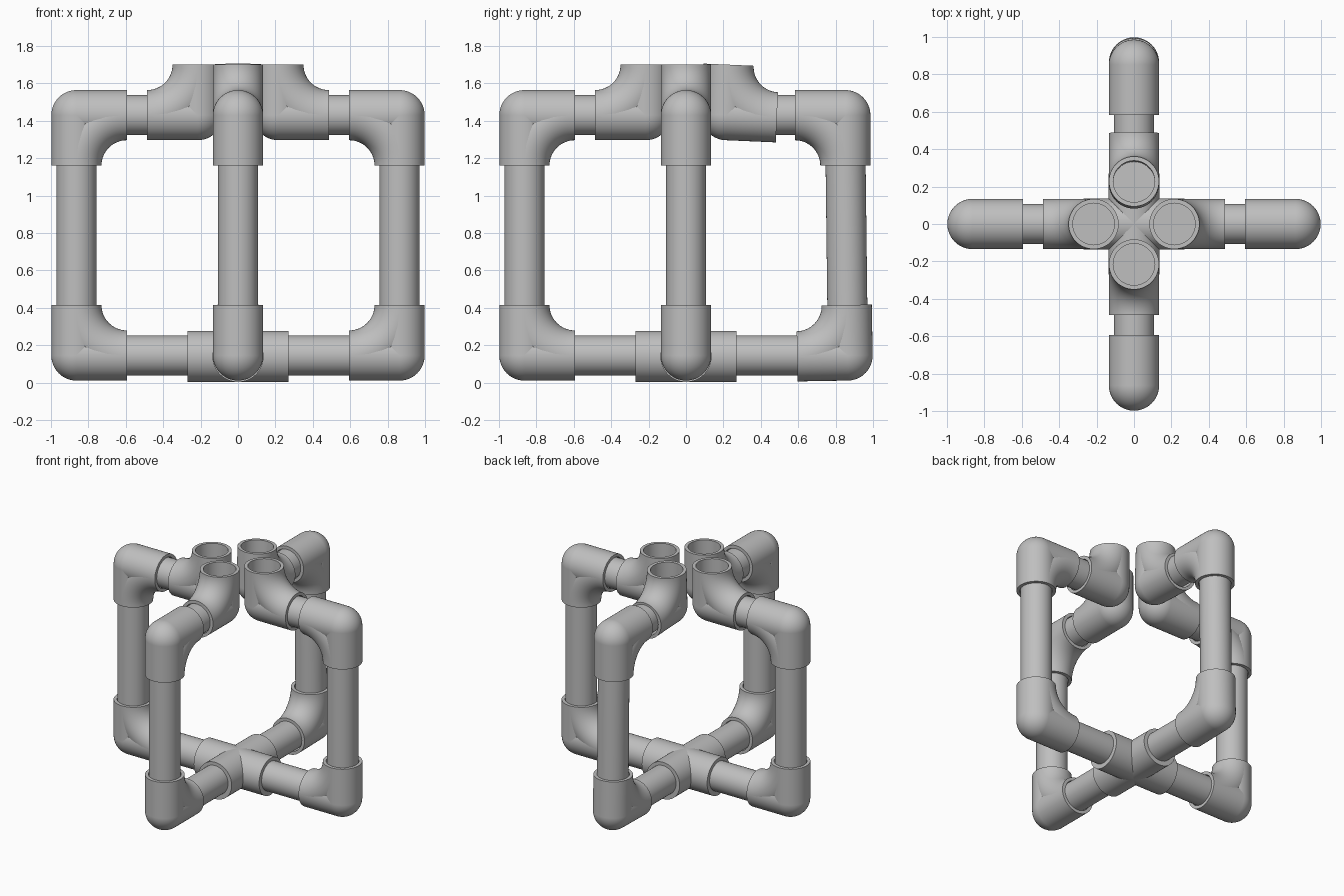
import bpy, bmesh
from math import sin, cos, pi, radians
from mathutils import Vector, Matrix

cube = bpy.data.objects.get("Cube")
if cube:
    bpy.data.objects.remove(cube, do_unlink=True)

SEG = 48
R_FIT, R_HOLE, R_PIPE = 0.134, 0.111, 0.107   # fitting, socket and pipe radii
ARM, DEPTH = 0.27, 0.13                       # arm length and socket depth
Z_LOW, Z_TOP = 0.145, 1.43                    # heights of the horizontal runs
REACH, INNER = 0.864, 0.216                   # corner distances from the centre

grey = bpy.data.materials.new("plastic grey")
grey.use_nodes = True
grey.diffuse_color = (0.52, 0.52, 0.52, 1)
grey.node_tree.nodes["Principled BSDF"].inputs["Base Color"].default_value = (0.52, 0.52, 0.52, 1)


def finish(bm, name, matrix):
    mesh = bpy.data.meshes.new(name)
    bm.to_mesh(mesh)
    bm.free()
    mesh.materials.append(grey)
    obj = bpy.data.objects.new(name, mesh)
    bpy.context.collection.objects.link(obj)
    obj.matrix_world = matrix
    bpy.ops.object.select_all(action='DESELECT')
    obj.select_set(True)
    bpy.context.view_layer.objects.active = obj
    bpy.ops.object.shade_smooth_by_angle(angle=radians(35))
    return obj


def bridge(bm, rings, closed):
    """Skin a list of equally long vertex rings."""
    n = len(rings[0])
    for a, b in zip(rings, rings[1:]):
        for i in range(n if closed else n - 1):
            j = (i + 1) % n
            bm.faces.new((a[i], a[j], b[j], b[i]))


def add_socket(bm, direction):
    """Tube from the origin along a direction, with a recessed mouth."""
    turn = Vector((0, 0, 1)).rotation_difference(Vector(direction))
    profile = [(R_FIT, 0), (R_FIT, ARM), (R_HOLE, ARM), (R_HOLE, ARM - DEPTH)]
    rings = [[bm.verts.new(turn @ Vector((r * cos(2 * pi * i / SEG), r * sin(2 * pi * i / SEG), z)))
              for i in range(SEG)] for r, z in profile]
    bridge(bm, rings, True)
    bm.faces.new(rings[-1])


def elbow(name, corner, h, v, tilt=0):
    """Rounded corner fitting with one arm along h and one along v."""
    bm = bmesh.new()
    add_socket(bm, (1, 0, 0))
    add_socket(bm, (0, 0, 1))
    bmesh.ops.create_uvsphere(bm, u_segments=SEG, v_segments=24, radius=R_FIT)
    # saddle that fills the inside of the bend
    rings = []
    for s in range(17):
        a = s / 16 * pi / 2
        ring = []
        for t in range(33):
            u = radians(-118 + 236 * t / 32)
            d = ARM - R_FIT * cos(u)
            ring.append(bm.verts.new((ARM - d * sin(a), R_FIT * sin(u), ARM - d * cos(a))))
        rings.append(ring)
    bridge(bm, rings, False)
    # outward normals on the saddle
    for f in {f for ring in rings for w in ring for f in w.link_faces}:
        c = f.calc_center_median()
        f.normal_update()
        flat = Vector((ARM - c.x, 0, ARM - c.z)).normalized() * ARM
        if f.normal.dot(c - (Vector((ARM, 0, ARM)) - flat)) < 0:
            f.normal_flip()
    h, v = Vector(h), Vector(v)
    basis = Matrix((h, v.cross(h), v)).transposed().to_4x4()
    return finish(bm, name, Matrix.Translation(corner) @ basis @ Matrix.Rotation(radians(tilt), 4, 'Y'))


def rod(name, start, end, radius):
    start, end = Vector(start), Vector(end)
    bm = bmesh.new()
    bmesh.ops.create_cone(bm, cap_ends=True, segments=SEG, radius1=radius, radius2=radius,
                          depth=(end - start).length)
    turn = Vector((0, 0, 1)).rotation_difference(end - start).to_matrix().to_4x4()
    return finish(bm, name, Matrix.Translation((start + end) / 2) @ turn)


# four arms of the frame
up, down = Vector((0, 0, 1)), Vector((0, 0, -1))
sides = {"left": (1, 0, 0), "right": (-1, 0, 0), "front": (0, -1, 0), "back": (0, 1, 0)}
for side, d in sides.items():
    out = Vector(d)
    back = side == "back"
    reach = REACH - (0.012 if back else 0)
    low, top = out * REACH + up * Z_LOW, out * reach + up * Z_TOP
    elbow(side + "_lower_elbow", low, -out, up, 1 if back else 0)
    elbow(side + "_upper_elbow", top, -out, down)
    elbow(side + "_top_socket", out * INNER + up * Z_TOP, out, up, 2.5 if back else 0)
    rod(side + "_upright_pipe", low + up * 0.15, top - up * 0.15, R_PIPE)
    rod(side + "_upper_pipe", out * (INNER + 0.15), top - out * 0.15, R_PIPE).matrix_world = (
        Matrix.Translation(out * (INNER + reach) / 2 + up * Z_TOP)
        @ Vector((0, 0, 1)).rotation_difference(out).to_matrix().to_4x4()
        @ Matrix.Diagonal((1, 1, 0.25, 1)))
    rod(side + "_lower_pipe", out * 0.2 + up * Z_LOW, low - out * 0.15, R_PIPE)

# cross fitting at the middle of the base
for name, d in (("cross_fitting_sideways", (1, 0, 0)), ("cross_fitting_lengthways", (0, 1, 0))):
    axis = Vector(d)
    centre = Vector((0, 0, 0.14))
    rod(name, centre - axis * ARM, centre + axis * ARM, 0.137)
